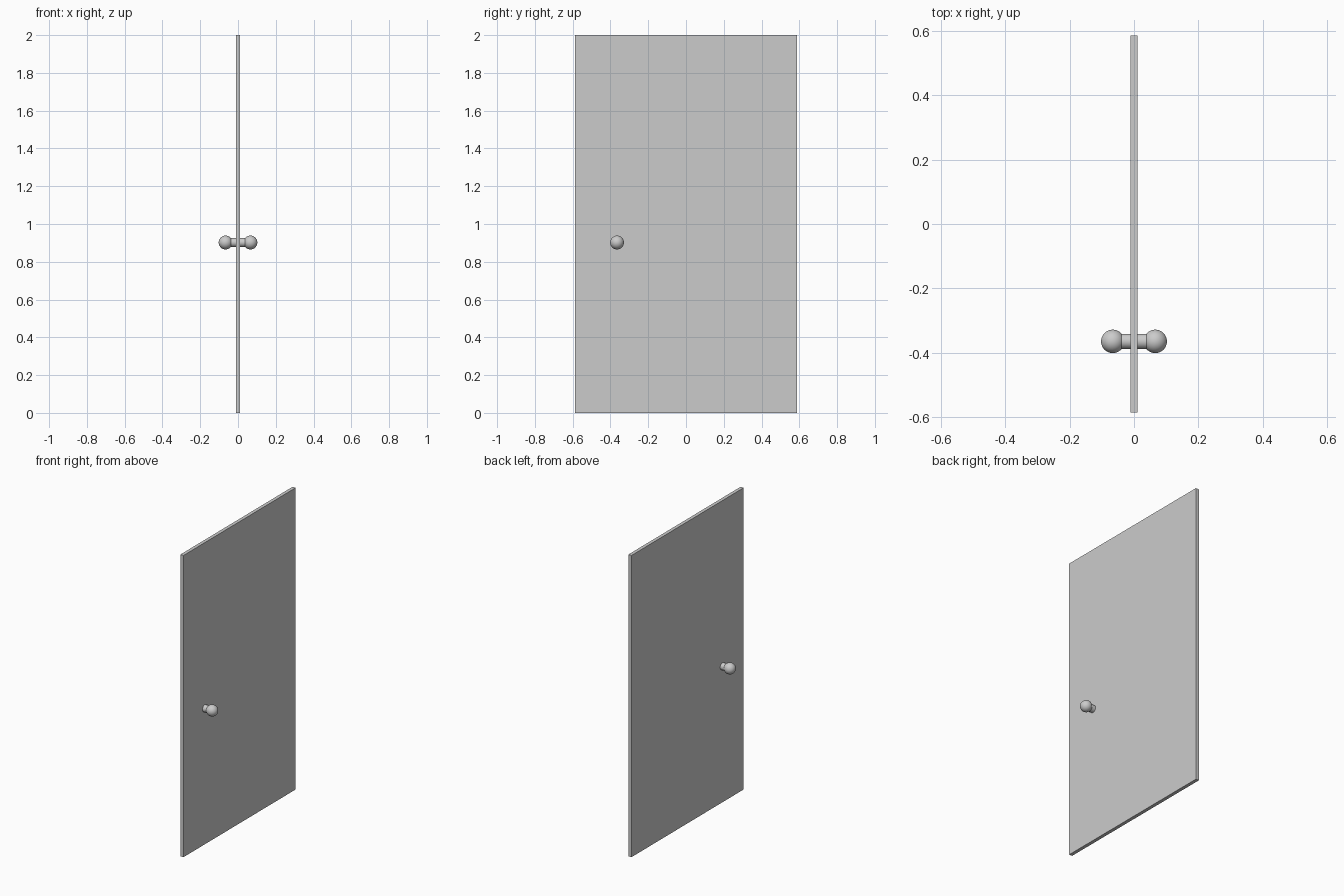
import bpy
import math

if "Cube" in bpy.data.objects:
    bpy.data.objects.remove(bpy.data.objects["Cube"])

KNOB_Y, KNOB_Z = -0.365, 0.902


def smooth(obj):
    bpy.ops.object.shade_smooth_by_angle(angle=math.radians(40))
    return obj


# Door slab
bpy.ops.mesh.primitive_cube_add(size=1, location=(0, 0, 1))
door = bpy.context.object
door.name = "door_panel"
door.scale = (0.023, 1.174, 2.0)
bpy.ops.object.transform_apply(location=False, rotation=False, scale=True)

# Handle on each face: short round stem and ball knob
for side, label in ((-1, "left"), (1, "right")):
    bpy.ops.mesh.primitive_cylinder_add(
        vertices=32, radius=0.0235, depth=0.046,
        location=(side * 0.0335, KNOB_Y, KNOB_Z), rotation=(0, math.pi / 2, 0))
    smooth(bpy.context.object).name = label + "_knob_stem"

    bpy.ops.mesh.primitive_uv_sphere_add(
        segments=32, ring_count=16, radius=0.0365,
        location=(side * 0.066, KNOB_Y, KNOB_Z), rotation=(0, math.pi / 2, 0))
    smooth(bpy.context.object).name = label + "_knob"
